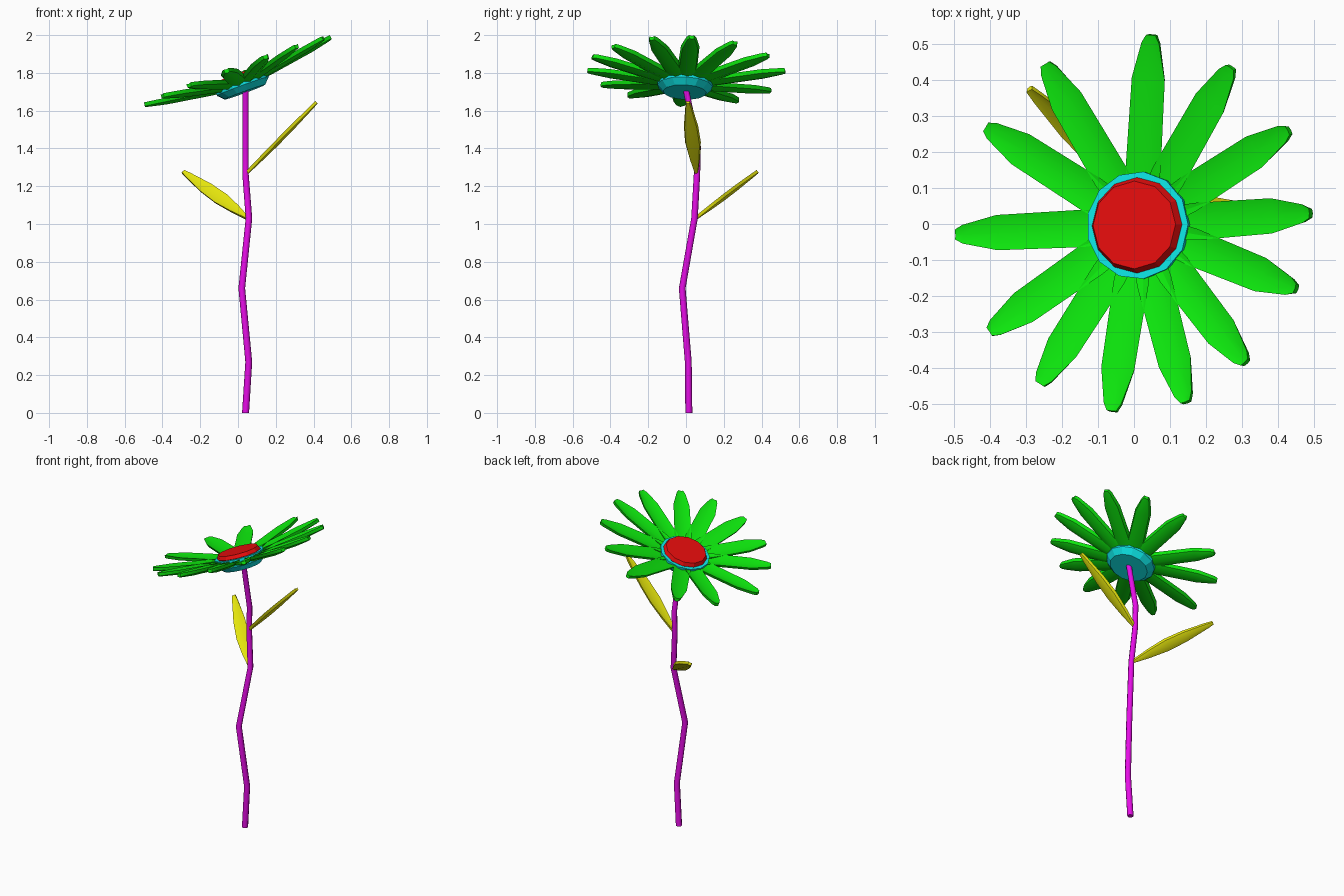
import bpy, bmesh, math
from mathutils import Vector, Matrix

if "Cube" in bpy.data.objects:
    bpy.data.objects.remove(bpy.data.objects["Cube"])


def material(name, rgb):
    m = bpy.data.materials.new(name)
    m.diffuse_color = (*rgb, 1)
    m.use_nodes = True
    m.node_tree.nodes["Principled BSDF"].inputs["Base Color"].default_value = m.diffuse_color
    return m


GREEN = material("petal_green", (0.004, 0.8, 0.004))
RED = material("centre_red", (0.8, 0.004, 0.004))
CYAN = material("cup_cyan", (0.004, 0.8, 0.8))
MAGENTA = material("stem_magenta", (0.8, 0.004, 0.8))
YELLOW = material("leaf_yellow", (0.8, 0.8, 0.004))


def loft(name, rings, mat, smooth=False):
    """Closed solid skinned through equal-sized rings of points."""
    bm = bmesh.new()
    loops = [[bm.verts.new(p) for p in ring] for ring in rings]
    n = len(loops[0])
    for a, b in zip(loops, loops[1:]):
        for i in range(n):
            j = (i + 1) % n
            bm.faces.new((a[i], a[j], b[j], b[i]))
    bm.faces.new(loops[0][::-1])
    bm.faces.new(loops[-1])
    bmesh.ops.recalc_face_normals(bm, faces=bm.faces)
    me = bpy.data.meshes.new(name)
    bm.to_mesh(me)
    bm.free()
    me.materials.append(mat)
    ob = bpy.data.objects.new(name, me)
    bpy.context.collection.objects.link(ob)
    if smooth:
        bpy.ops.object.select_all(action='DESELECT')
        ob.select_set(True)
        bpy.context.view_layer.objects.active = ob
        bpy.ops.object.shade_smooth_by_angle(angle=math.radians(50))
    return ob


def circle(r, z, n):
    return [Vector((r * math.cos(2 * math.pi * i / n),
                    r * math.sin(2 * math.pi * i / n), z)) for i in range(n)]


def blade(name, base, tip, side, profile, thick, dip, mat):
    """Creased blade from base to tip; profile = (position, half width)."""
    axis = tip - base
    side = (side - axis * side.dot(axis) / axis.length_squared).normalized()
    up = axis.cross(side).normalized()
    if up.z < 0:
        up = -up
    rings = []
    for t, w in profile:
        c = base + axis * t
        d = dip * w / 0.047
        h = thick / 2
        section = [(-w, h), (0, h - d), (w, h), (w * 0.85, -h), (0, -h - d), (-w * 0.85, -h)]
        rings.append([c + side * u + up * v for u, v in section])
    return loft(name, rings, mat, smooth=True)


# Crooked stem
path = [(0.04, 0.015, 0), (0.057, 0.012, 0.27), (0.02, -0.02, 0.66),
        (0.058, 0.045, 1.03), (0.04, 0.058, 1.26), (0.04, 0.062, 1.41), (0.04, 0.0, 1.71)]
loft("stem", [[Vector(p) + q for q in circle(0.0185 - 0.0004 * i, 0, 8)]
              for i, p in enumerate(path)], MAGENTA, smooth=True)

# Tilted flower head: cup and centre disc
centre = Vector((0.02, -0.005, 1.74))
tilt = Matrix.Rotation(math.radians(-2.5), 4, 'X') @ Matrix.Rotation(math.radians(-20), 4, 'Y')
head = Matrix.Translation(centre) @ tilt


def turned(name, profile, n, mat):
    return loft(name, [[head @ p for p in circle(r, z, n)] for r, z in profile], mat)


turned("flower_cup", [(0.115, -0.045), (0.148, -0.012), (0.15, 0.032)], 13, CYAN)
turned("flower_centre", [(0.12, 0.02), (0.133, 0.034), (0.122, 0.056)], 12, RED)

# Ring of petals, given by the tip positions seen from above
tips = [(0.49, 0.03), (0.43, 0.26), (0.27, 0.435), (0.05, 0.525), (-0.245, 0.445),
        (-0.41, 0.27), (-0.495, -0.03), (-0.40, -0.30), (-0.26, -0.445),
        (-0.06, -0.52), (0.145, -0.495), (0.31, -0.385), (0.45, -0.18)]
petal_profile = [(0, 0.047), (0.15, 0.052), (0.72, 0.049), (0.95, 0.026), (1, 0.014)]
normal = tilt @ Vector((0, 0, 1))
for i, (x, y) in enumerate(tips):
    tip = Vector((x, y, 1.813 + 0.365 * x - 0.04 * y))
    out = Vector((x - centre.x, y - centre.y, 0)).normalized() * 0.10
    base = centre + out
    base.z += 0.36 * out.x - 0.04 * out.y + 0.012
    blade(f"petal_{i + 1}", base, tip, normal.cross(tip - base),
          petal_profile, 0.02, 0.013, GREEN)

# Two stem leaves
leaf_profile = [(0, 0.008), (0.2, 0.028), (0.42, 0.042), (0.65, 0.038), (0.92, 0.018), (1, 0.01)]
blade("upper_leaf", Vector((0.045, 0.055, 1.27)), Vector((0.415, 0.01, 1.645)),
      Vector((0, 1, -0.12)), leaf_profile, 0.016, 0.01, YELLOW)
blade("lower_leaf", Vector((0.05, 0.05, 1.03)), Vector((-0.29, 0.375, 1.275)),
      Vector((0.7, 0.7, 0.75)), leaf_profile, 0.016, 0.01, YELLOW)
